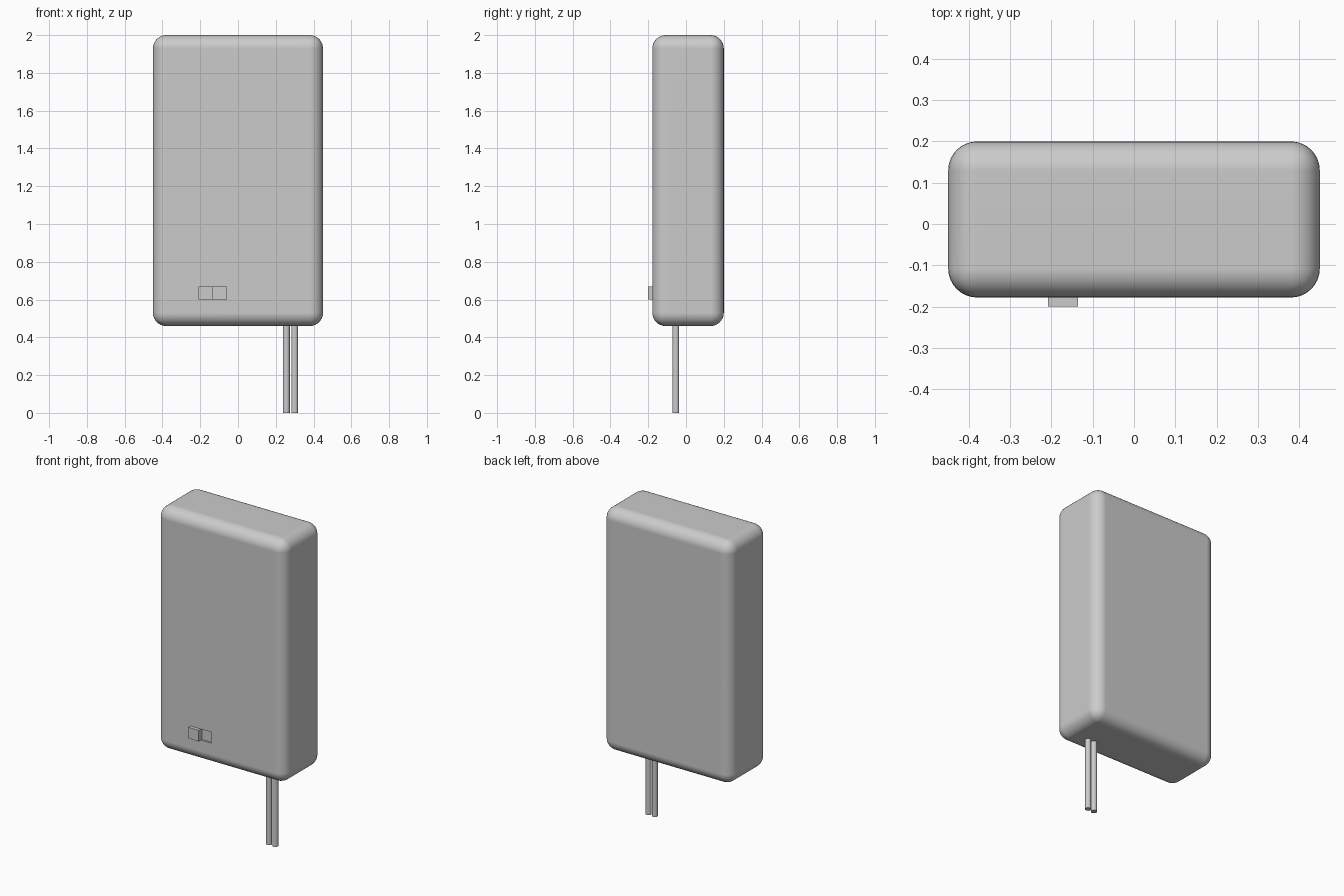
import bpy
import bmesh
from mathutils import Vector

if "Cube" in bpy.data.objects:
    bpy.data.objects.remove(bpy.data.objects["Cube"], do_unlink=True)

# Single plain grey
GREY = (0.6, 0.6, 0.6, 1.0)
grey = bpy.data.materials.new("plain grey")
grey.use_nodes = True
grey.diffuse_color = GREY
grey.node_tree.nodes["Principled BSDF"].inputs["Base Color"].default_value = GREY


def add_box(name, low, high):
    """Axis-aligned box between two corners."""
    low, high = Vector(low), Vector(high)
    centre, size = (low + high) / 2, high - low
    mesh = bpy.data.meshes.new(name)
    bm = bmesh.new()
    bmesh.ops.create_cube(bm, size=1)
    bmesh.ops.scale(bm, vec=size, verts=bm.verts)
    bm.to_mesh(mesh)
    bm.free()
    obj = bpy.data.objects.new(name, mesh)
    obj.location = centre
    bpy.context.collection.objects.link(obj)
    mesh.materials.append(grey)
    return obj


def smooth(obj, angle=0.6):
    bpy.ops.object.select_all(action="DESELECT")
    obj.select_set(True)
    bpy.context.view_layer.objects.active = obj
    bpy.ops.object.shade_smooth_by_angle(angle=angle)


FRONT = -0.178
SLOT_DEPTH = 0.01

# Rounded case
case = add_box("case", (-0.45, FRONT, 0.46), (0.45, 0.2, 2.0))
bevel = case.modifiers.new("rounded edges", "BEVEL")
bevel.width = 0.07
bevel.segments = 8

# Shallow slot that the switch slides along
cutter = add_box("slot_cutter", (-0.208, FRONT - 0.1, 0.6),
                 (-0.06, FRONT + SLOT_DEPTH, 0.67))
cut = case.modifiers.new("switch slot", "BOOLEAN")
cut.object = cutter
cut.operation = "DIFFERENCE"
cut.solver = "EXACT"

# Bake the modifiers, then shade
depsgraph = bpy.context.evaluated_depsgraph_get()
baked = bpy.data.meshes.new_from_object(case.evaluated_get(depsgraph))
case.modifiers.clear()
case.data = baked
bpy.data.objects.remove(cutter, do_unlink=True)
smooth(case)
weighted = case.modifiers.new("flat panels", "WEIGHTED_NORMAL")
weighted.keep_sharp = True

# Slide switch, seated in the slot
add_box("switch", (-0.208, -0.2, 0.6), (-0.136, FRONT + SLOT_DEPTH, 0.67))

# Pair of wires leaving the underside
for side, x in (("right", 0.256), ("left", 0.3)):
    bpy.ops.mesh.primitive_cylinder_add(vertices=24, radius=0.018, depth=0.5,
                                        location=(x, -0.054, 0.25))
    wire = bpy.context.object
    wire.name = side + "_wire"
    wire.data.materials.append(grey)
    smooth(wire)
